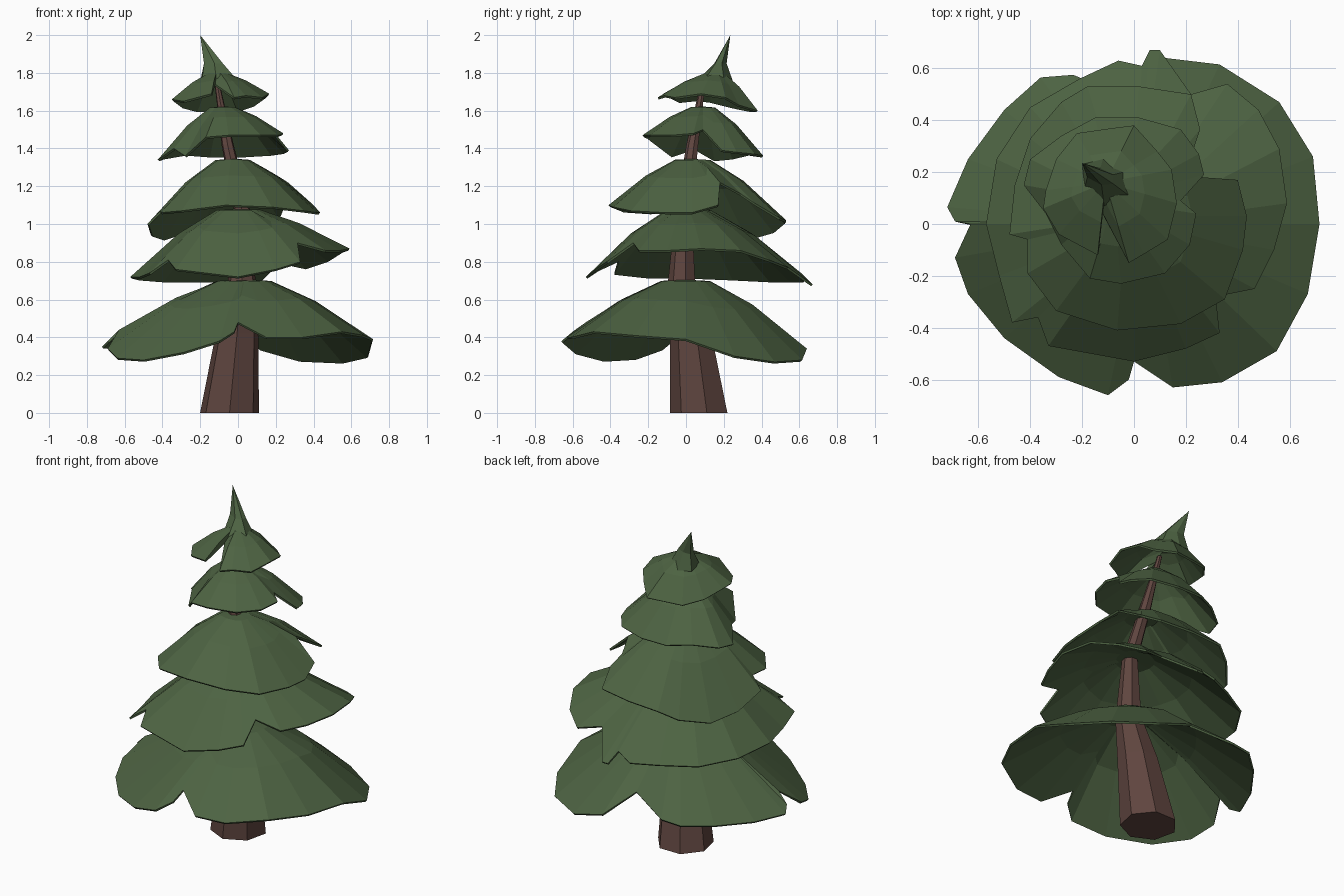
import bpy, bmesh, math
from mathutils import Vector


def material(name, color):
    m = bpy.data.materials.new(name)
    m.diffuse_color = (*color, 1)
    return m


GREEN = material("pine_green", (0.075, 0.125, 0.055))
BROWN = material("bark_brown", (0.115, 0.06, 0.05))


def make_object(name, bm, mat):
    bmesh.ops.recalc_face_normals(bm, faces=bm.faces)
    me = bpy.data.meshes.new(name)
    bm.to_mesh(me)
    bm.free()
    me.materials.append(mat)
    ob = bpy.data.objects.new(name, me)
    bpy.context.collection.objects.link(ob)
    return ob


def bridge(bm, a, b):
    n = len(a)
    for i in range(n):
        j = (i + 1) % n
        bm.faces.new((a[i], a[j], b[j], b[i]))


def fan(bm, ring, tip):
    for i in range(len(ring)):
        bm.faces.new((ring[i], ring[(i + 1) % len(ring)], tip))


def skirt(name, tip, rim, steps, thick=0.012):
    """Hollow drooping tier: steps are (fraction towards rim, fraction of drop)."""
    bm = bmesh.new()
    tip = Vector(tip)
    rings = []
    for f, d in steps:
        ring = []
        for p in rim:
            v = tip.lerp(Vector(p), f)
            v.z = tip.z + (p[2] - tip.z) * d
            ring.append(bm.verts.new(v))
        rings.append(ring)
    fan(bm, rings[0], bm.verts.new(tip))
    for a, b in zip(rings, rings[1:]):
        bridge(bm, a, b)
    ob = make_object(name, bm, GREEN)
    if sum(p.normal.z for p in ob.data.polygons) < 0:
        ob.data.flip_normals()
    mod = ob.modifiers.new("thickness", "SOLIDIFY")
    mod.thickness = thick
    mod.offset = -1
    return ob


DOME = ((0.2, 0.02), (0.55, 0.36), (1, 1))

# Bottom tier: three broad lobes split by notches
skirt("bottom_branches", (0.04, 0, 0.705), [
    (0, -.53, .48), (.15, -.63, .40), (.34, -.61, .40), (.55, -.49, .43),
    (.67, -.27, .41), (.715, 0, .39), (.69, .26, .30), (.56, .47, .27),
    (.33, .615, .28), (.12, .64, .34), (0, .48, .45), (-.235, .575, .38),
    (-.36, .565, .37), (-.5, .44, .36), (-.64, .25, .35), (-.72, .065, .35),
    (-.69, .01, .38), (-.63, 0, .44), (-.69, -.13, .34), (-.64, -.27, .29),
    (-.5, -.44, .28), (-.29, -.59, .32), (-.10, -.66, .38), (-.02, -.6, .43)], DOME)

# Second tier
skirt("lower_branches", (0, 0, 1.08), [
    (-.33, -.47, .76), (0, -.53, .72), (.2, -.48, .76), (.33, -.42, .80),
    (.315, -.28, .90), (.465, -.25, .86), (.54, -.1, .86), (.59, .08, .87),
    (.56, .29, .86), (.48, .44, .81), (.36, .54, .77), (.22, .5, .80),
    (.10, .67, .68), (.06, .67, .68), (.03, .61, .74), (-.06, .63, .70),
    (-.21, .56, .70), (-.4, .45, .70), (-.53, .25, .71), (-.57, 0, .72),
    (-.52, -.2, .72), (-.47, -.38, .74), (-.37, -.36, .81)], DOME)

# Middle tier
skirt("middle_branches", (-.03, .03, 1.345), [
    (-.065, -.41, 1.10), (.18, -.385, 1.09), (.35, -.29, 1.07), (.42, -.1, 1.06),
    (.435, .03, 1.06), (.40, .17, 1.10), (.265, .18, 1.22), (.23, .29, 1.16),
    (.255, .365, 1.11), (.22, .5, 1.03), (.02, .53, 1.02), (-.18, .53, 1.01),
    (-.28, .47, .96), (-.4, .33, .92), (-.46, .15, .94), (-.48, -.04, 1.0),
    (-.41, -.06, 1.07), (-.41, -.19, 1.06), (-.3, -.335, 1.07)], DOME)

# Fourth tier
skirt("upper_branches", (-.08, .09, 1.622), [
    (-.05, -.23, 1.47), (.12, -.19, 1.47), (.215, -.08, 1.47), (.24, .04, 1.48),
    (.18, .09, 1.50), (.27, .19, 1.39), (.25, .27, 1.38), (.18, .365, 1.37),
    (.02, .41, 1.36), (-.15, .41, 1.36), (-.28, .34, 1.37), (-.4, .25, 1.35),
    (-.425, .15, 1.34), (-.34, .04, 1.40), (-.28, -.08, 1.36), (-.17, -.21, 1.46)], DOME)

# Crown tier with a leaning pointed tip
skirt("crown_branches", (-.11, .16, 1.80), [
    (-.02, -.15, 1.67), (.04, -.115, 1.68), (.13, -.06, 1.67), (.165, .08, 1.69),
    (.145, .21, 1.67), (.09, .28, 1.63), (0, .38, 1.60), (-.08, .37, 1.60),
    (-.22, .35, 1.60), (-.30, .25, 1.62), (-.34, .13, 1.65), (-.35, .06, 1.66),
    (-.29, -.04, 1.65), (-.14, -.12, 1.69), (-.12, .04, 1.74)], DOME)

bm = bmesh.new()
spire = [bm.verts.new(p) for p in (
    (-.19, .14, 1.765), (-.115, .07, 1.77), (-.02, .11, 1.78),
    (-.04, .2, 1.77), (-.12, .25, 1.75), (-.2, .23, 1.755))]
neck = [bm.verts.new(p) for p in (
    (-.18, .18, 1.85), (-.125, .15, 1.85), (-.08, .155, 1.85),
    (-.08, .19, 1.85), (-.13, .215, 1.85), (-.18, .215, 1.85))]
bridge(bm, spire, neck)
fan(bm, neck, bm.verts.new((-.2, .235, 2.0)))
bm.faces.new(spire[::-1])
make_object("crown_tip", bm, GREEN)

# Bent, tapering seven-sided trunk: (x, y, z, radius)
bm = bmesh.new()
rings = []
for x, y, z, r in ((-.045, .075, 0, .16), (-.005, .03, .42, .115), (.02, -.02, .70, .075),
                   (.02, -.01, 1.08, .045), (-.055, .035, 1.42, .033), (-.11, .09, 1.74, .014)):
    rings.append([bm.verts.new((x + r * math.cos(a), y + r * math.sin(a), z))
                  for a in (math.tau * (i + 0.25) / 7 for i in range(7))])
for a, b in zip(rings, rings[1:]):
    bridge(bm, a, b)
bm.faces.new(rings[0][::-1])
bm.faces.new(rings[-1])
make_object("trunk", bm, BROWN)
